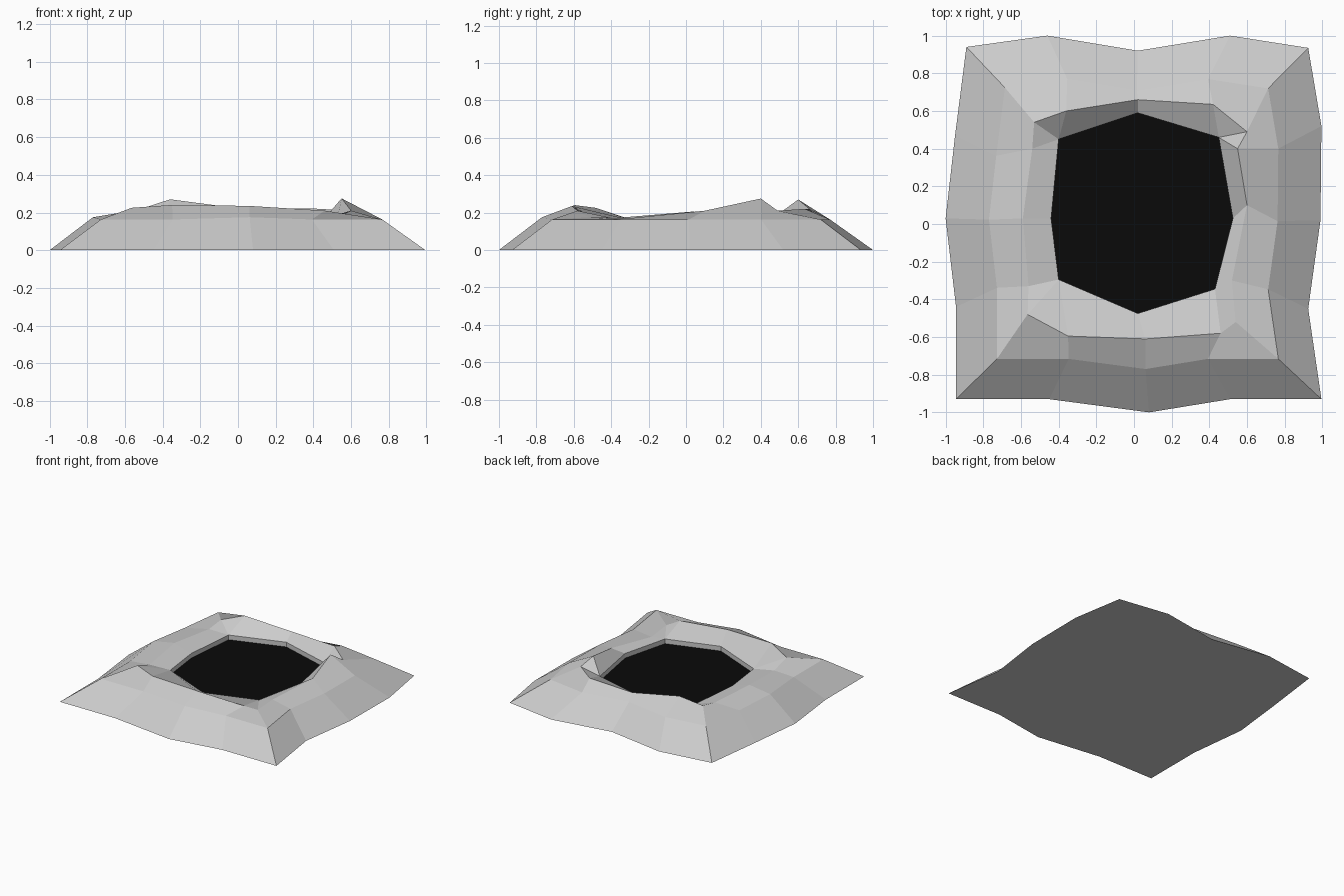
import bpy, bmesh

if "Cube" in bpy.data.objects:
    bpy.data.objects.remove(bpy.data.objects["Cube"])

# Rings run clockwise from the back left corner
OUTLINE = [(-.89, .94), (-.46, 1), (.02, .92), (.51, 1), (.925, .935), (.995, .52),
           (.99, .02), (.925, -.45), (.995, -.93), (.51, -.93), (.08, -1), (-.45, -.93),
           (-.945, -.93), (-.945, -.44), (-1, .03), (-.95, .47)]
CREST = [(-.53, .54, .215), (-.36, .6, .27), (.02, .66, .22), (.42, .635, .22),
         (.6, .49, .21), (.55, .4, .275), (.6, .1, .21), (.52, -.3, .17),
         (.54, -.52, .175), (.46, -.58, .21), (.06, -.61, .235), (-.35, -.595, .24),
         (-.565, -.48, .225), (-.56, -.33, .175), (-.59, .03, .205), (-.54, .4, .19)]
LIP = [(-.4, .45), (.02, .59), (.45, .46), (.525, .03),
       (.43, -.345), (.02, -.475), (-.4, -.295), (-.44, .03)]
LIP_Z, POOL_Z = .16, .122


def finish(bm, name, colour=None):
    bmesh.ops.recalc_face_normals(bm, faces=bm.faces)
    mesh = bpy.data.meshes.new(name)
    bm.to_mesh(mesh)
    bm.free()
    obj = bpy.data.objects.new(name, mesh)
    bpy.context.collection.objects.link(obj)
    if colour:
        mat = bpy.data.materials.new(name + "_colour")
        mat.diffuse_color = colour
        mat.use_nodes = True
        mat.node_tree.nodes["Principled BSDF"].inputs["Base Color"].default_value = mat.diffuse_color
        mesh.materials.append(mat)
    return obj


def bridge(bm, outer, inner):
    # Join rings of equal length; repeated corners become triangles
    n = len(outer)
    for i in range(n):
        k = (i + 1) % n
        loop = list(dict.fromkeys((outer[i], outer[k], inner[k], inner[i])))
        bm.faces.new(loop)


# Rocky mound: base, shoulder, crest, lip and sunken wall
bm = bmesh.new()
base = [bm.verts.new((x, y, 0)) for x, y in OUTLINE]
shoulder = [bm.verts.new((x * .77, y * .77, .175 if i in (10, 14) else .163))
            for i, (x, y) in enumerate(OUTLINE)]
crest = [bm.verts.new(p) for p in CREST]
lip = [bm.verts.new((x, y, LIP_Z)) for x, y in LIP]
floor = [bm.verts.new((x, y, POOL_Z - .002)) for x, y in LIP]
lip16 = [lip[(i + 1) % 16 // 4 * 2 + (i % 4 == 2)] for i in range(16)]
bridge(bm, base, shoulder)
bridge(bm, shoulder, crest)
bridge(bm, crest, lip16)
bridge(bm, lip, floor)
bm.faces.new(floor)
bm.faces.new(base)
finish(bm, "rocky_mound")

# Black pit surface
bm = bmesh.new()
face = bm.faces.new([bm.verts.new((x, y, POOL_Z)) for x, y in reversed(LIP)])
mesh_obj = finish(bm, "pit_surface", (0.003, 0.003, 0.003, 1))
if mesh_obj.data.polygons[0].normal.z < 0:
    mesh_obj.data.flip_normals()
